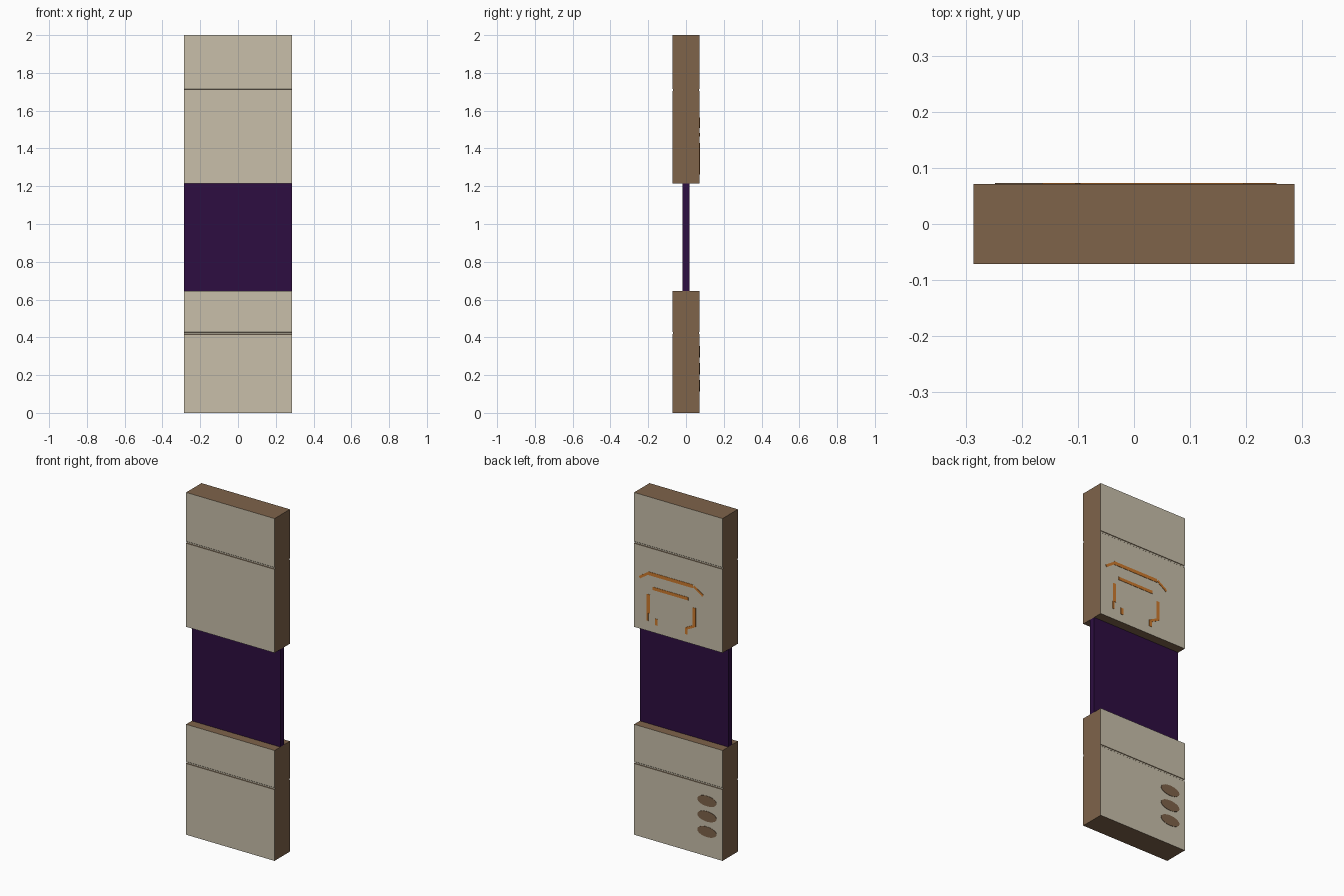
import bpy, bmesh, math

if "Cube" in bpy.data.objects:
    bpy.data.objects.remove(bpy.data.objects["Cube"])


def material(name, r, g, b):
    lin = [((c / 255 + 0.055) / 1.055) ** 2.4 for c in (r, g, b)]
    m = bpy.data.materials.new(name)
    m.diffuse_color = (*lin, 1)
    m.use_nodes = True
    m.node_tree.nodes["Principled BSDF"].inputs["Base Color"].default_value = m.diffuse_color
    return m


cream = material("cream", 200, 191, 170)
brown = material("brown", 126, 99, 74)
purple = material("dark purple", 45, 13, 65)
orange = material("orange", 205, 122, 45)

W, D = 0.286, 0.071  # half width, half depth


def finish(name, bm, mats):
    bmesh.ops.recalc_face_normals(bm, faces=bm.faces)
    mesh = bpy.data.meshes.new(name)
    for f in bm.faces:  # cream on front and back, brown on edges and groove walls
        f.normal_update()
        f.material_index = 0 if len(mats) == 1 or abs(f.normal.y) > 0.9 else 1
    bm.to_mesh(mesh)
    bm.free()
    for m in mats:
        mesh.materials.append(m)
    ob = bpy.data.objects.new(name, mesh)
    bpy.context.collection.objects.link(ob)
    return ob


def prism(name, pts, axis, start, end, mats):
    """Extrude a 2D outline along x (outline in y,z) or y (outline in x,z)."""
    bm = bmesh.new()
    place = (lambda p: (start, p[0], p[1])) if axis == "x" else (lambda p: (p[0], start, p[1]))
    face = bm.faces.new([bm.verts.new(place(p)) for p in pts])
    out = bmesh.ops.extrude_face_region(bm, geom=[face])
    verts = [g for g in out["geom"] if isinstance(g, bmesh.types.BMVert)]
    step = (end - start, 0, 0) if axis == "x" else (0, end - start, 0)
    bmesh.ops.translate(bm, vec=step, verts=verts)
    return finish(name, bm, mats)


def panel(name, z0, z1, zg):
    """Thick panel with a hairline groove around front and back at height zg."""
    d, h, s = 0.002, 0.006, 0.002
    back = [(D, z0), (D, zg - h), (D - d, zg - h + s),
            (D - d, zg + h - s), (D, zg + h), (D, z1)]
    front = [(-y, z) for y, z in reversed(back)]
    prism(name, back + front, "x", -W, W, [cream, brown])


# Main body: two thick panels joined by a thin sheet
panel("lower_panel", 0.0, 0.645, 0.422)
panel("upper_panel", 1.215, 2.0, 1.709)
prism("middle_sheet", [(-0.018, 0.645), (0.018, 0.645), (0.018, 1.215), (-0.018, 1.215)],
      "x", -W, W, [purple])

# Oval marks on the back of the lower panel
for i, z in enumerate((0.143, 0.233, 0.323)):
    oval = [(-0.186 + 0.062 * math.cos(t), z + 0.03 * math.sin(t))
            for t in (k * math.tau / 32 for k in range(32))]
    prism(f"oval_mark_{i + 1}", oval, "y", D - 0.001, D + 0.002, [brown])


# Thin decorative strokes on the back of the upper panel
def stroke(name, a, b, width):
    dx, dz = b[0] - a[0], b[1] - a[1]
    n = math.hypot(dx, dz)
    ox, oz = -dz / n * width / 2, dx / n * width / 2
    pts = [(a[0] + ox, a[1] + oz), (b[0] + ox, b[1] + oz),
           (b[0] - ox, b[1] - oz), (a[0] - ox, a[1] - oz)]
    prism(name, pts, "y", D - 0.001, D + 0.002, [orange])


CX = 0.045
stroke("top_bar", (CX - 0.14, 1.553), (CX + 0.15, 1.553), 0.02)
stroke("inner_bar", (CX - 0.11, 1.472), (CX + 0.12, 1.472), 0.018)
for side, s in (("left", 1), ("right", -1)):
    stroke(f"{side}_slope", (CX + s * 0.145, 1.555), (CX + s * 0.205, 1.515), 0.014)
    stroke(f"{side}_upright", (CX + s * 0.148, 1.43), (CX + s * 0.148, 1.32), 0.02)
    stroke(f"{side}_foot", (CX + s * 0.097, 1.3), (CX + s * 0.097, 1.262), 0.016)
stroke("left_lower_upright", (CX + 0.154, 1.32), (CX + 0.154, 1.275), 0.012)
stroke("right_lower_slope", (CX - 0.148, 1.322), (CX - 0.1, 1.298), 0.014)
